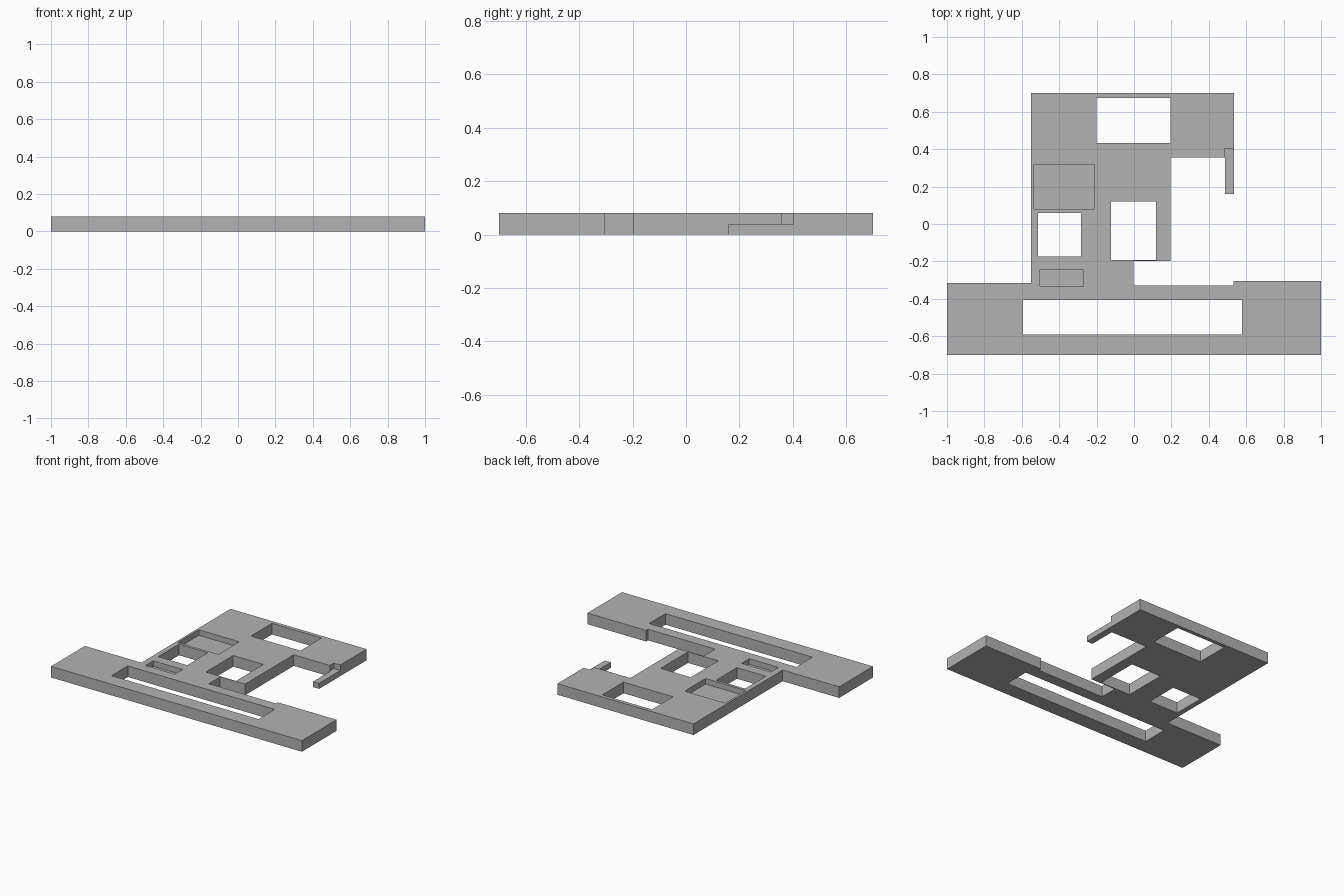
import bpy
import bmesh

cube = bpy.data.objects.get("Cube")
if cube:
    bpy.data.objects.remove(cube, do_unlink=True)

THICK = 0.08
HALF = 0.04

grey = bpy.data.materials.new("plain grey")
grey.use_nodes = True
colour = (0.45, 0.45, 0.45, 1)
grey.diffuse_color = colour
grey.node_tree.nodes["Principled BSDF"].inputs["Base Color"].default_value = colour


def prism(name, outline, z0, z1):
    """Extrude a flat outline from z0 up to z1."""
    bm = bmesh.new()
    face = bm.faces.new([bm.verts.new((x, y, z0)) for x, y in outline])
    top = bmesh.ops.extrude_face_region(bm, geom=[face])["geom"]
    verts = [v for v in top if isinstance(v, bmesh.types.BMVert)]
    bmesh.ops.translate(bm, verts=verts, vec=(0, 0, z1 - z0))
    bmesh.ops.recalc_face_normals(bm, faces=bm.faces)
    mesh = bpy.data.meshes.new(name)
    bm.to_mesh(mesh)
    bm.free()
    mesh.materials.append(grey)
    obj = bpy.data.objects.new(name, mesh)
    bpy.context.collection.objects.link(obj)
    return obj


def cut(target, name, x0, x1, y0, y1, z0):
    """Cut a rectangular opening down to z0."""
    outline = [(x0, y0), (x1, y0), (x1, y1), (x0, y1)]
    cutter = prism(name, outline, z0, THICK + 0.05)
    cutter.hide_render = True
    mod = target.modifiers.new(name, "BOOLEAN")
    mod.operation = "DIFFERENCE"
    mod.solver = "EXACT"
    mod.object = cutter
    bpy.context.view_layer.objects.active = target
    bpy.ops.object.modifier_apply(modifier=mod.name)
    bpy.data.objects.remove(cutter, do_unlink=True)


# Main plate: wide base, tall body and the half-height rail on its left
plate = prism("plate", [
    (-1, -0.7), (1, -0.7), (1, -0.306), (0.533, -0.306), (0.533, -0.328),
    (-0.003, -0.328), (-0.003, -0.198), (0.195, -0.198), (0.195, 0.356),
    (0.487, 0.356), (0.487, 0.16), (0.535, 0.16), (0.535, 0.7),
    (-0.55, 0.7), (-0.55, -0.315), (-1, -0.315)], 0, THICK)

# Openings that go right through
THROUGH = -0.05
cut(plate, "base_slot", -0.594, 0.578, -0.591, -0.406, THROUGH)
cut(plate, "top_window", -0.2, 0.195, 0.433, 0.673, THROUGH)
cut(plate, "centre_window", -0.122, 0.118, -0.192, 0.12, THROUGH)
cut(plate, "side_window", -0.513, -0.283, -0.175, 0.06, THROUGH)

# Half-depth recesses
cut(plate, "large_pocket", -0.534, -0.212, 0.08, 0.317, HALF)
cut(plate, "small_pocket", -0.503, -0.27, -0.334, -0.246, HALF)
cut(plate, "rail_step", 0.483, 0.6, 0.1, 0.403, HALF)
